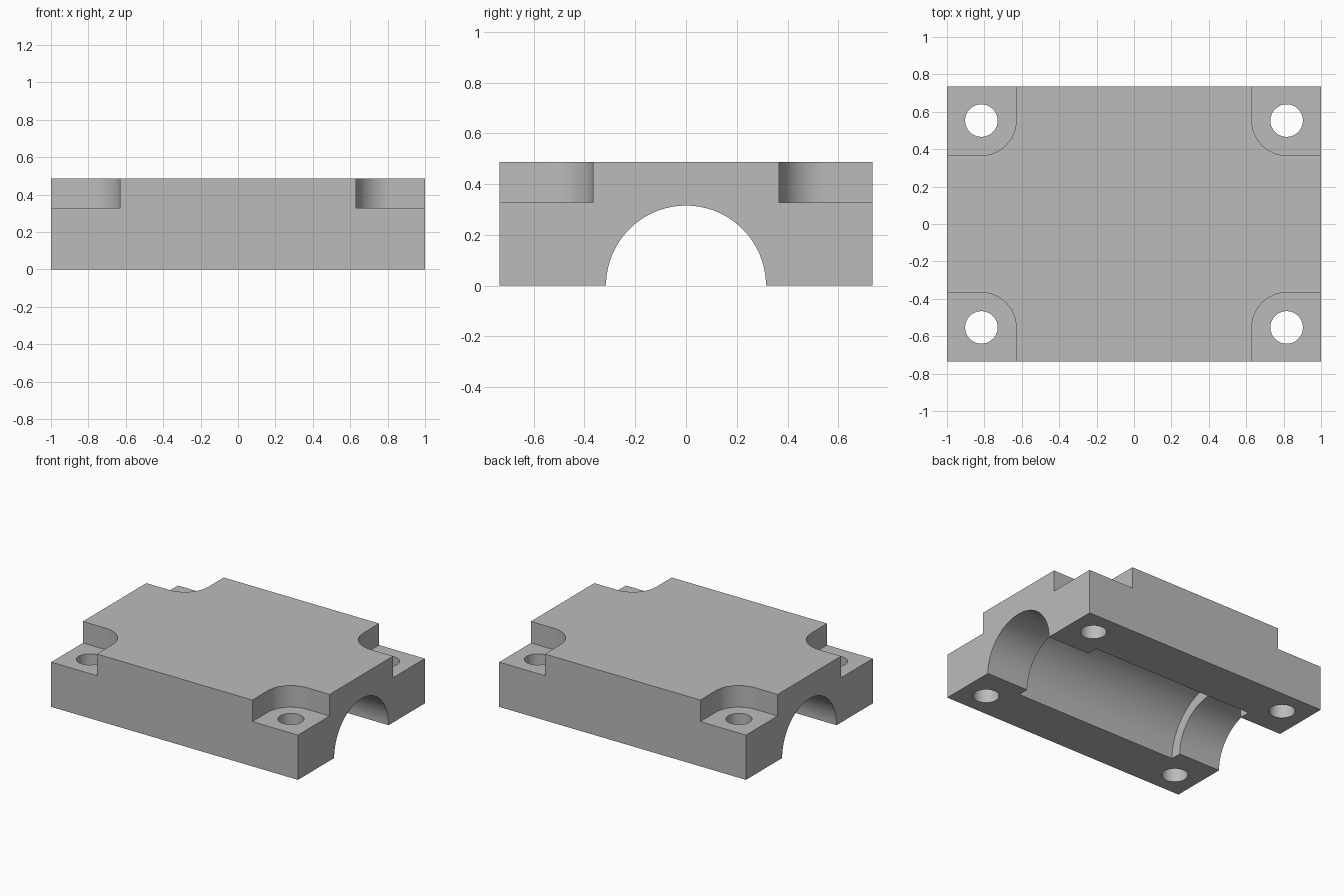
import bpy
import math

if "Cube" in bpy.data.objects:
    bpy.data.objects.remove(bpy.data.objects["Cube"], do_unlink=True)

DEPTH, HEIGHT = 1.468, 0.486
FLOOR = 0.328                       # height of the corner pocket floors
HOLE_X, HOLE_Y = 0.816, 0.553       # bolt hole centres
POCKET_R, HOLE_R = 0.186, 0.087
BORE_R, RECESS_R, RECESS_LEN = 0.315, 0.395, 1.32

grey = bpy.data.materials.new("plain grey")
grey.use_nodes = True
colour = (0.5, 0.5, 0.5, 1)
grey.diffuse_color = colour
grey.node_tree.nodes["Principled BSDF"].inputs["Base Color"].default_value = colour


def box(name, low, high):
    centre = [(a + b) / 2 for a, b in zip(low, high)]
    bpy.ops.mesh.primitive_cube_add(size=1, location=centre)
    obj = bpy.context.object
    obj.name = name
    obj.scale = [b - a for a, b in zip(low, high)]
    bpy.ops.object.transform_apply(location=True, scale=True)
    return obj


def cylinder(name, radius, length, centre, along_x=False, sides=48):
    turn = (0, math.pi / 2, 0) if along_x else (0, 0, 0)
    bpy.ops.mesh.primitive_cylinder_add(vertices=sides, radius=radius, depth=length,
                                        location=centre, rotation=turn)
    obj = bpy.context.object
    obj.name = name
    return obj


def cut(target, cutter):
    cutter.hide_render = True
    bpy.context.view_layer.objects.active = target
    mod = target.modifiers.new("cut", "BOOLEAN")
    mod.operation = "DIFFERENCE"
    mod.solver = "EXACT"
    mod.object = cutter
    bpy.ops.object.modifier_apply(modifier=mod.name)
    bpy.data.objects.remove(cutter, do_unlink=True)


def rounded_pocket(sx, sy):
    # Outline of a corner pocket with one quarter-round inner corner
    inner_x, inner_y, out = HOLE_X - POCKET_R, HOLE_Y - POCKET_R, 1.2
    outline = [(out, inner_y), (out, out), (inner_x, out)]
    for i in range(17):
        a = math.pi + i / 16 * math.pi / 2
        outline.append((HOLE_X + POCKET_R * math.cos(a), HOLE_Y + POCKET_R * math.sin(a)))
    if sx * sy < 0:
        outline.reverse()
    n = len(outline)
    verts = [(sx * x, sy * y, z) for z in (FLOOR, 1) for x, y in outline]
    faces = [tuple(reversed(range(n))), tuple(range(n, 2 * n))]
    faces += [(i, (i + 1) % n, (i + 1) % n + n, i + n) for i in range(n)]
    mesh = bpy.data.meshes.new("pocket_cutter")
    mesh.from_pydata(verts, [], faces)
    obj = bpy.data.objects.new("pocket_cutter", mesh)
    bpy.context.collection.objects.link(obj)
    return obj


# Solid block
block = box("bearing_cap", (-1, -DEPTH / 2, 0), (1, DEPTH / 2, HEIGHT))

# Half-round channel with a wider seat in the middle
cut(block, cylinder("bore_cutter", BORE_R, 3, (0, 0, 0), True, 96))
cut(block, cylinder("seat_cutter", RECESS_R, RECESS_LEN, (0, 0, 0), True, 96))

# Corner pockets and bolt holes
for sx in (-1, 1):
    for sy in (-1, 1):
        cut(block, rounded_pocket(sx, sy))
        cut(block, cylinder("hole_cutter", HOLE_R, 2, (sx * HOLE_X, sy * HOLE_Y, 0)))

block.data.materials.clear()
block.data.materials.append(grey)
for poly in block.data.polygons:
    poly.material_index = 0
bpy.ops.object.select_all(action="DESELECT")
block.select_set(True)
bpy.context.view_layer.objects.active = block
bpy.ops.object.shade_smooth_by_angle(angle=math.radians(30))
